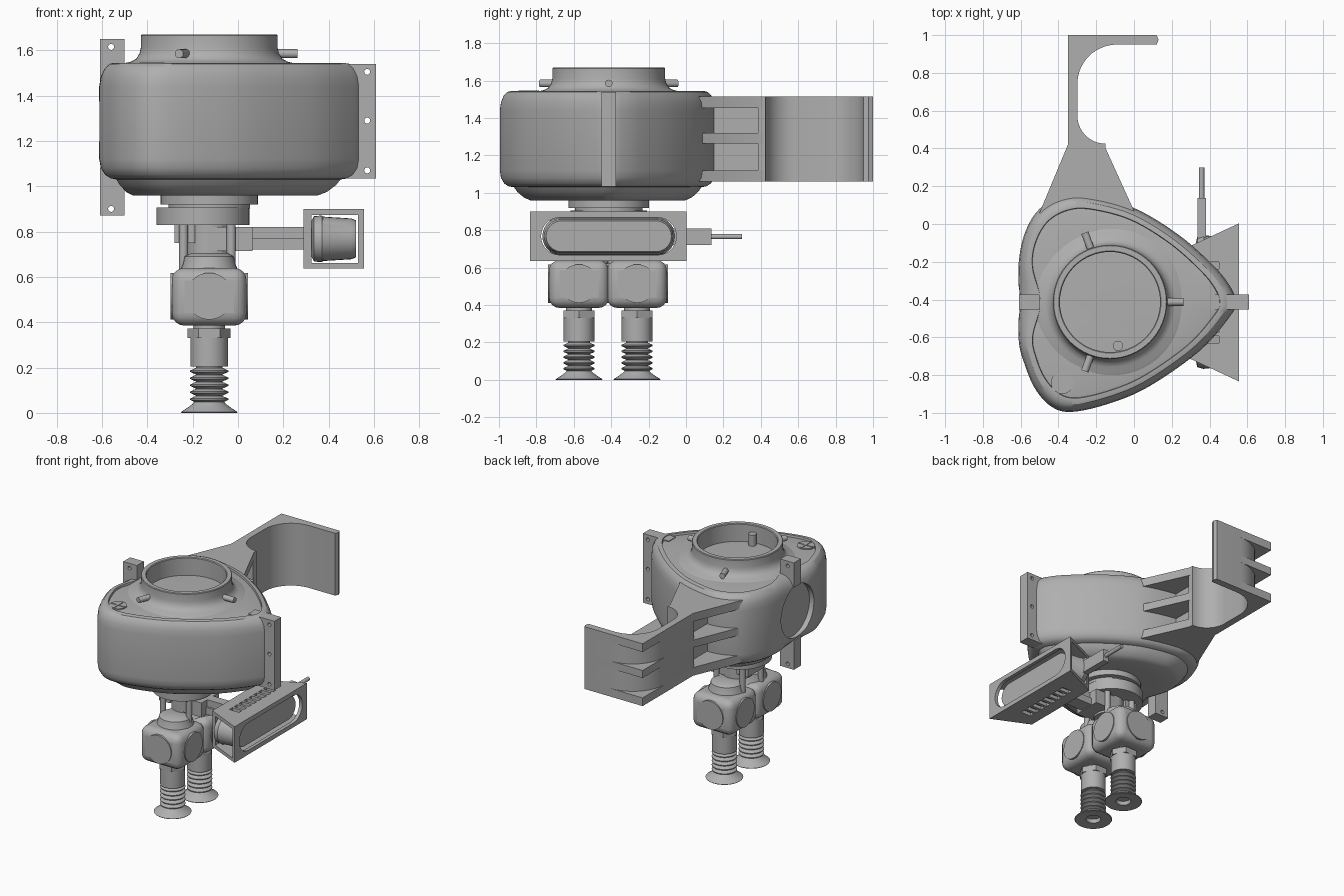
import bpy, bmesh, math
from mathutils import Vector

cube = bpy.data.objects.get("Cube")
if cube:
    bpy.data.objects.remove(cube)

grey = bpy.data.materials.new("machined_grey")
grey.use_nodes = True
COLOUR = (0.43, 0.43, 0.43, 1)
grey.diffuse_color = COLOUR
grey.node_tree.nodes["Principled BSDF"].inputs["Base Color"].default_value = COLOUR

CX, CY = -0.127, -0.413          # axis of the collar and the tool below


def activate(ob):
    bpy.ops.object.select_all(action='DESELECT')
    ob.select_set(True)
    bpy.context.view_layer.objects.active = ob


def smooth(ob, angle=32):
    activate(ob)
    bpy.ops.object.shade_smooth_by_angle(angle=math.radians(angle))
    return ob


def loft(name, loops, closed=False):
    """Skin a list of equal-length point loops; cap the ends unless closed."""
    bm = bmesh.new()
    rings = [[bm.verts.new(p) for p in loop] for loop in loops]
    n = len(rings[0])
    pairs = list(zip(rings, rings[1:]))
    if closed:
        pairs.append((rings[-1], rings[0]))
    else:
        bm.faces.new(rings[0])
        bm.faces.new(rings[-1])
    for a, b in pairs:
        for i in range(n):
            j = (i + 1) % n
            bm.faces.new((a[i], a[j], b[j], b[i]))
    bmesh.ops.recalc_face_normals(bm, faces=bm.faces)
    mesh = bpy.data.meshes.new(name)
    bm.to_mesh(mesh)
    bm.free()
    mesh.materials.append(grey)
    ob = bpy.data.objects.new(name, mesh)
    bpy.context.collection.objects.link(ob)
    return smooth(ob)


def prism(name, outline, z0, z1):
    return loft(name, [[(x, y, z) for x, y in outline] for z in (z0, z1)])


def box(name, x0, x1, y0, y1, z0, z1):
    return prism(name, [(x0, y0), (x1, y0), (x1, y1), (x0, y1)], z0, z1)


def lathe(name, centre, profile, axis=(0, 0, 1), n=40, closed=False):
    """Turn (radius, distance) pairs about an axis through centre."""
    q = Vector((0, 0, 1)).rotation_difference(Vector(axis))
    turn = [2 * math.pi * i / n for i in range(n)]
    return loft(name, [[Vector(centre) + q @ Vector((r * math.cos(t), r * math.sin(t), h))
                        for t in turn] for r, h in profile], closed)


def rod(name, centre, r, length, axis=(0, 0, 1), n=24):
    return lathe(name, centre, [(r, 0), (r, length)], axis, n)


def arc(cx, cy, r, a0, a1, n=14):
    angles = [math.radians(a0 + (a1 - a0) * i / n) for i in range(n + 1)]
    return [(cx + r * math.cos(a), cy + r * math.sin(a)) for a in angles]


def stadium(half_len, half_h):
    d = half_len - half_h
    return arc(d, 0, half_h, -90, 90) + arc(-d, 0, half_h, 90, 270)


def cut(ob, *cutters):
    activate(ob)
    for c in cutters:
        m = ob.modifiers.new("cut", 'BOOLEAN')
        m.object, m.solver = c, 'EXACT'
        bpy.ops.object.modifier_apply(modifier=m.name)
        bpy.data.objects.remove(c)
    return smooth(ob)


# Housing: rounded triangular outline, smoothed through its points
pts = [(-.61, -.2), (-.575, -.04), (-.5, .08), (-.38, .145), (-.24, .15), (0, .085),
       (.24, -.06), (.43, -.23), (.515, -.34), (.538, -.413), (.515, -.48), (.35, -.67),
       (.08, -.86), (-.13, -.95), (-.33, -.995), (-.44, -.965), (-.525, -.87),
       (-.58, -.74), (-.61, -.62), (-.61, -.41)]
outline = []
for i in range(len(pts)):
    a, b, c, d = (Vector(pts[(i + k) % len(pts)]) for k in (-1, 0, 1, 2))
    for s in range(6):
        t = s / 6
        outline.append(b + (c - a) * t / 2 + (2 * a - 5 * b + 4 * c - d) * t * t / 2
                       + (3 * b - a - 3 * c + d) * t ** 3 / 2)


def housing_loop(k, z):
    """Shrink the outline by k and dent it on the -x side."""
    loop = []
    for p in outline:
        dent = .055 * min(1, k / .1) * math.exp(-((p.y - CY) / .17) ** 2) if p.x < -.4 else 0
        loop.append((CX + (p.x - CX) * (1 - k) + dent, CY + (p.y - CY) * (1 - k), z))
    return loop


section = [(.5, .96), (.28, .96), (.22, .975), (.16, 1.005), (.13, 1.03), (.08, 1.035),
           (.04, 1.05), (.01, 1.08), (0, 1.12), (0, 1.44), (.01, 1.485), (.035, 1.52),
           (.07, 1.54), (.11, 1.545), (.125, 1.545), (.13, 1.53), (.16, 1.533), (.4, 1.54)]
housing = loft("housing", [housing_loop(k, z) for k, z in section])
pocket = loft("pocket_cutter", [[(x, CY + u * .19, 1.285 + v * .19) for u, v in
                                 arc(0, 0, 1, 0, 360, 31)[:-1]] for x in (-.7, -.575)])
cut(housing, pocket)

# Collar with three clamp pegs, a locating post and a cross-head screw
flare = [(.265, 1.53), (.265, 1.665), (.27, 1.67), (.298, 1.67), (.302, 1.665), (.302, 1.61),
         (.308, 1.585), (.322, 1.563), (.345, 1.55), (.375, 1.543), (.4, 1.53)]
lathe("collar", (CX, CY, 0), flare, n=64, closed=True)
for i, deg in enumerate((0, 110, 250)):
    a = math.radians(deg)
    ax = (math.cos(a), math.sin(a), 0)
    rod(f"clamp_peg_{i}", (CX + .28 * ax[0], CY + .28 * ax[1], 1.585), .02, .11, ax)
rod("locating_post", (-.085, -.645, 1.53), .027, .09)
rod("screw_head", (-.38, -.84, 1.52), .06, .022)
for name, dx, dy in (("screw_bar_a", .055, .006), ("screw_bar_b", .006, .055)):
    box(name, -.38 - dx, -.38 + dx, -.84 - dy, -.84 + dy, 1.535, 1.546)

# Mounting flange and tabs with through holes
Y0, Y1 = CY - .04, CY + .04
flange = box("side_flange", .4, .61, Y0, Y1, 1.035, 1.54)
cut(flange, *[rod("hole", (.57, -.5, z), .013, .2, (0, 1, 0)) for z in (1.07, 1.29, 1.505)])
for name, z0, z1, hole in (("upper_tab", 1.47, 1.65, 1.615), ("lower_tab", .87, 1.08, .9)):
    tab = box(name, -.61, -.5, Y0, Y1, z0, z1)
    cut(tab, rod("hole", (-.56, -.5, hole), .013, .2, (0, 1, 0)))

# Hooked arm: three full ribs joined by a thin curved wall
inner = arc(-.09, .74, .21, 90, 180) + arc(-.15, .575, .15, 180, 270)
tip = [(.12, 1), (.13, .975), (.12, .95)]
rib = [(-.25, -.1), (-.5, .06), (-.35, .42), (-.35, 1)] + tip + inner + [(-.15, .4), (0, .07)]
for i, (z0, z1) in enumerate(((1.06, 1.12), (1.265, 1.32), (1.455, 1.515))):
    prism(f"arm_rib_{i}", rib, z0, z1)
wall = ([(-.28, .05), (-.28, .385), (-.335, .385), (-.35, .42)] + arc(-.09, .74, .26, 180, 90)
        + tip + inner + [(-.15, .385), (-.24, .385), (-.24, .05)])
prism("arm_wall", wall, 1.062, 1.513)

# Neck, clamp and columns under the housing
rod("neck_disc", (CX, CY, .92), .215, .05, n=48)
rod("neck_spindle", (CX, CY, .7), .1, .25)
rod("neck_ring", (CX, CY, .902), .18, .03, n=48)
rod("clamp_ring", (-.155, CY, .83), .205, .077, n=48)
for sx in (-.24, -.03):
    for sy in (-.52, -.31):
        rod("column", (sx, sy, .62), .02, .22)
box("clamp_bracket", -.28, -.19, CY - .1, CY + .1, .75, .84)

# Side arm carrying the scanner
box("scanner_arm_block", -.12, .065, CY - .1, CY + .1, .715, .82)
box("scanner_arm", .06, .31, CY - .05, CY + .05, .72, .77)
box("scanner_arm_upper", .06, .31, CY - .035, CY + .035, .77, .82)

# Scanner frame: tapered open tube with a long window and vent slots
frame = prism("scanner_frame", [(.29, -.71), (.555, -.833), (.555, .003), (.29, -.12)],
              .637, .9)
tools = [box("bore", .325, .53, -1, .2, .662, .874),
         loft("window", [[(x, CY + u, .768 + v) for u, v in stadium(.362, .1)]
                         for x in (.5, .6)])]
for i in range(8):
    y = -.63 + i * .056
    tools.append(box("vent", .37, .45, y, y + .036, .6, .95))
cut(frame, *tools)
core = [(.325, .3, .08), (.335, .345, .1), (.37, .355, .103), (.375, .352, .098),
        (.5, .345, .09), (.52, .335, .082)]
loft("scanner_core", [[(x, CY + u, .768 + v) for u, v in stadium(l, h)] for x, l, h in core])
box("cable_plug", .335, .38, -.12, .137, .722, .81)
rod("cable", (.358, .13, .766), .014, .17, (0, 1, 0))

# Two suction units: valve block, nut, stem, bellows and cup
bellows = [(.05, .045)]
for i in range(5):
    z = .045 + i * .031
    bellows += [(.058, z), (.084, z + .012), (.084, z + .018), (.058, z + .03)]
cup = [(.045, .03), (.05, .004), (.122, 0), (.125, .004), (.1, .02), (.075, .038), (.055, .06)]
for side, cy in (("front", -.572), ("back", -.262)):
    block = box(side + "_valve_block", CX - .165, CX + .165, cy - .16, cy + .16, .385, .64)
    bevel = block.modifiers.new("rounding", 'BEVEL')
    bevel.width, bevel.segments = .055, 4
    activate(block)
    bpy.ops.object.modifier_apply(modifier="rounding")
    smooth(block)
    for ax, reach in (((1, 0, 0), .165), ((-1, 0, 0), .165), ((0, 1, 0), .16), ((0, -1, 0), .16)):
        rod(side + "_port_cover", (CX + ax[0] * (reach - .01), cy + ax[1] * (reach - .01), .515),
            .103, .016, ax, 40)
    lathe(side + "_valve_cap", (CX, cy * .8 + CY * .2, 0),
          [(.13, .62), (.115, .66), (.108, .69), (.08, .705)])
    rod(side + "_nut", (CX, cy, .33), .095, .042, n=6)
    rod(side + "_nut_spacer", (CX, cy, .36), .07, .04)
    rod(side + "_stem", (CX, cy, .205), .083, .13, n=32)
    lathe(side + "_bellows", (CX, cy, 0), bellows + [(.06, .21)], n=32)
    lathe(side + "_suction_cup", (CX, cy, 0), cup, n=32)
